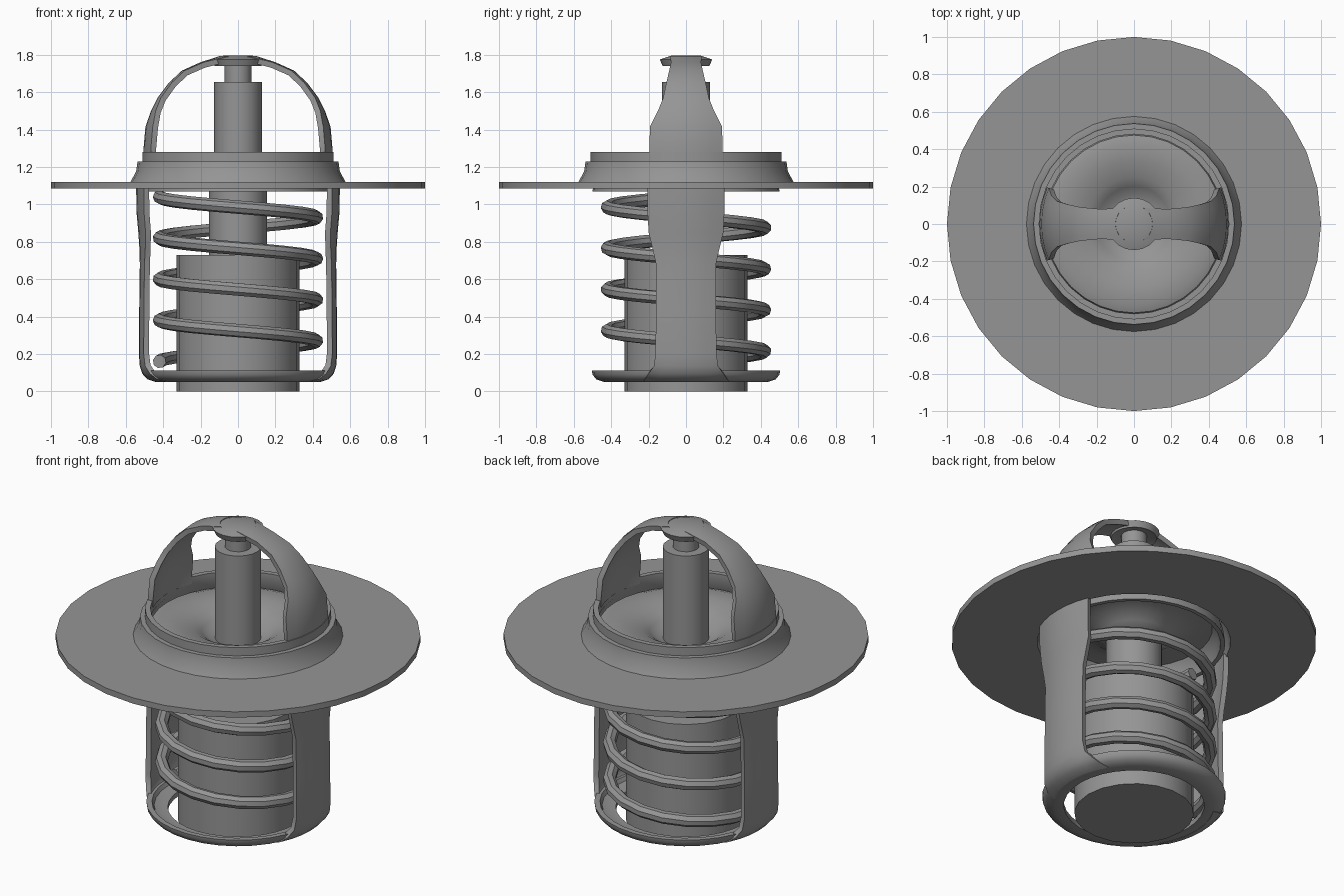
import bpy
import bmesh
import math

cube = bpy.data.objects.get("Cube")
if cube:
    bpy.data.objects.remove(cube, do_unlink=True)

steel = bpy.data.materials.new("grey_steel")
steel.use_nodes = True
GREY = (0.3, 0.3, 0.3, 1)
steel.diffuse_color = GREY
steel.node_tree.nodes["Principled BSDF"].inputs["Base Color"].default_value = GREY


def activate(obj):
    bpy.ops.object.select_all(action='DESELECT')
    obj.select_set(True)
    bpy.context.view_layer.objects.active = obj


def finish(name, bm):
    mesh = bpy.data.meshes.new(name)
    bm.to_mesh(mesh)
    bm.free()
    obj = bpy.data.objects.new(name, mesh)
    bpy.context.collection.objects.link(obj)
    mesh.materials.append(steel)
    activate(obj)
    return obj


def smooth(obj):
    activate(obj)
    bpy.ops.object.shade_smooth_by_angle(angle=math.radians(35))


def lathe(name, profile, sides=32):
    """Revolve a closed (radius, height) outline about the z axis."""
    bm = bmesh.new()
    rings = []
    for k in range(sides):
        a = math.tau * k / sides
        rings.append([bm.verts.new((r * math.cos(a), r * math.sin(a), z)) for r, z in profile])
    n = len(profile)
    for k in range(sides):
        p, q = rings[k], rings[(k + 1) % sides]
        for i in range(n):
            j = (i + 1) % n
            if profile[i][0] + profile[j][0] > 0:
                bm.faces.new((p[i], q[i], q[j], p[j]))
    bmesh.ops.remove_doubles(bm, verts=bm.verts, dist=1e-5)
    bmesh.ops.recalc_face_normals(bm, faces=bm.faces)
    smooth(finish(name, bm))


def cylinder(name, radius, low, high, sides=20):
    lathe(name, [(0, low), (radius, low), (radius, high), (0, high)], sides)


def curved_strips(name, stations, thickness, columns=6):
    """Opposed strips wrapped round z; stations (radius, height, half width) run upwards."""
    bm = bmesh.new()
    for side in (1, -1):
        rows = []
        for r, z, half in stations:
            row = []
            for c in range(columns + 1):
                y = half * (2 * c / columns - 1)
                x = math.sqrt(max(r * r - y * y, 0))
                row.append(bm.verts.new((side * x, side * y, z)))
            rows.append(row)
        for low, high in zip(rows, rows[1:]):
            for c in range(columns):
                bm.faces.new((low[c], low[c + 1], high[c + 1], high[c]))
    obj = finish(name, bm)
    shell = obj.modifiers.new("thickness", 'SOLIDIFY')
    shell.thickness = thickness
    shell.offset = -1
    bpy.ops.object.modifier_apply(modifier=shell.name)
    smooth(obj)


# Wide flange with the raised, stepped seat
lathe("flange_and_seat", [
    (1, 1.085), (1, 1.12), (0.575, 1.12), (0.545, 1.175), (0.537, 1.23),
    (0.51, 1.23), (0.51, 1.28), (0.48, 1.28), (0.48, 1.21), (0.51, 1.16), (0.53, 1.085)])

# Dished valve plate dipping towards the rod
lathe("valve_plate", [
    (0.1, 1.1), (0.16, 1.11), (0.2, 1.145), (0.25, 1.175), (0.34, 1.195), (0.43, 1.205),
    (0.475, 1.19), (0.49, 1.14), (0.5, 1.07), (0.475, 1.07), (0.46, 1.13), (0.43, 1.17),
    (0.34, 1.165), (0.25, 1.145), (0.2, 1.11), (0.16, 1.08), (0.1, 1.07)])

# Central rods and wax capsule
cylinder("capsule", 0.328, 0, 0.73)
cylinder("capsule_neck", 0.155, 0.72, 1.1)
cylinder("upper_rod", 0.127, 1.07, 1.655)
cylinder("pin", 0.072, 1.65, 1.76, 16)

# Arched bridge and its pin cap
curved_strips("bridge", [
    (0.505, 1.24, 0.195), (0.505, 1.3, 0.195), (0.495, 1.415, 0.193), (0.465, 1.5, 0.15),
    (0.43, 1.57, 0.122), (0.37, 1.65, 0.105), (0.3, 1.715, 0.09), (0.2, 1.76, 0.08),
    (0.1, 1.792, 0.085)], 0.03)
lathe("pin_cap", [(0, 1.795), (0.08, 1.795), (0.14, 1.775), (0.125, 1.74), (0.09, 1.752), (0, 1.752)], 20)

# Lower legs and the ring that joins them
curved_strips("legs", [
    (0.44, 0.05, 0.23), (0.485, 0.065, 0.22), (0.512, 0.095, 0.2), (0.525, 0.135, 0.172),
    (0.53, 0.2, 0.163), (0.528, 0.45, 0.16), (0.525, 0.68, 0.16), (0.527, 0.76, 0.178),
    (0.533, 0.85, 0.2), (0.542, 0.95, 0.205), (0.545, 1.1, 0.207)], 0.03)
lathe("base_ring", [
    (0.385, 0.05), (0.435, 0.05), (0.48, 0.065), (0.5, 0.09), (0.503, 0.112),
    (0.472, 0.112), (0.46, 0.09), (0.43, 0.08), (0.385, 0.08)])

# Coil spring
TURNS, STEPS = 4, 20
curve = bpy.data.curves.new("spring", 'CURVE')
curve.dimensions = '3D'
curve.bevel_depth = 0.036
curve.bevel_resolution = 2
curve.use_fill_caps = True
path = curve.splines.new('POLY')
path.points.add(TURNS * STEPS)
for i, point in enumerate(path.points):
    a = math.pi + math.tau * i / STEPS
    point.co = (0.42 * math.cos(a), 0.42 * math.sin(a), 1.04 - 0.22 * i / STEPS, 1)
spring = bpy.data.objects.new("spring", curve)
bpy.context.collection.objects.link(spring)
curve.materials.append(steel)
activate(spring)
bpy.ops.object.convert(target='MESH')
smooth(bpy.context.view_layer.objects.active)
